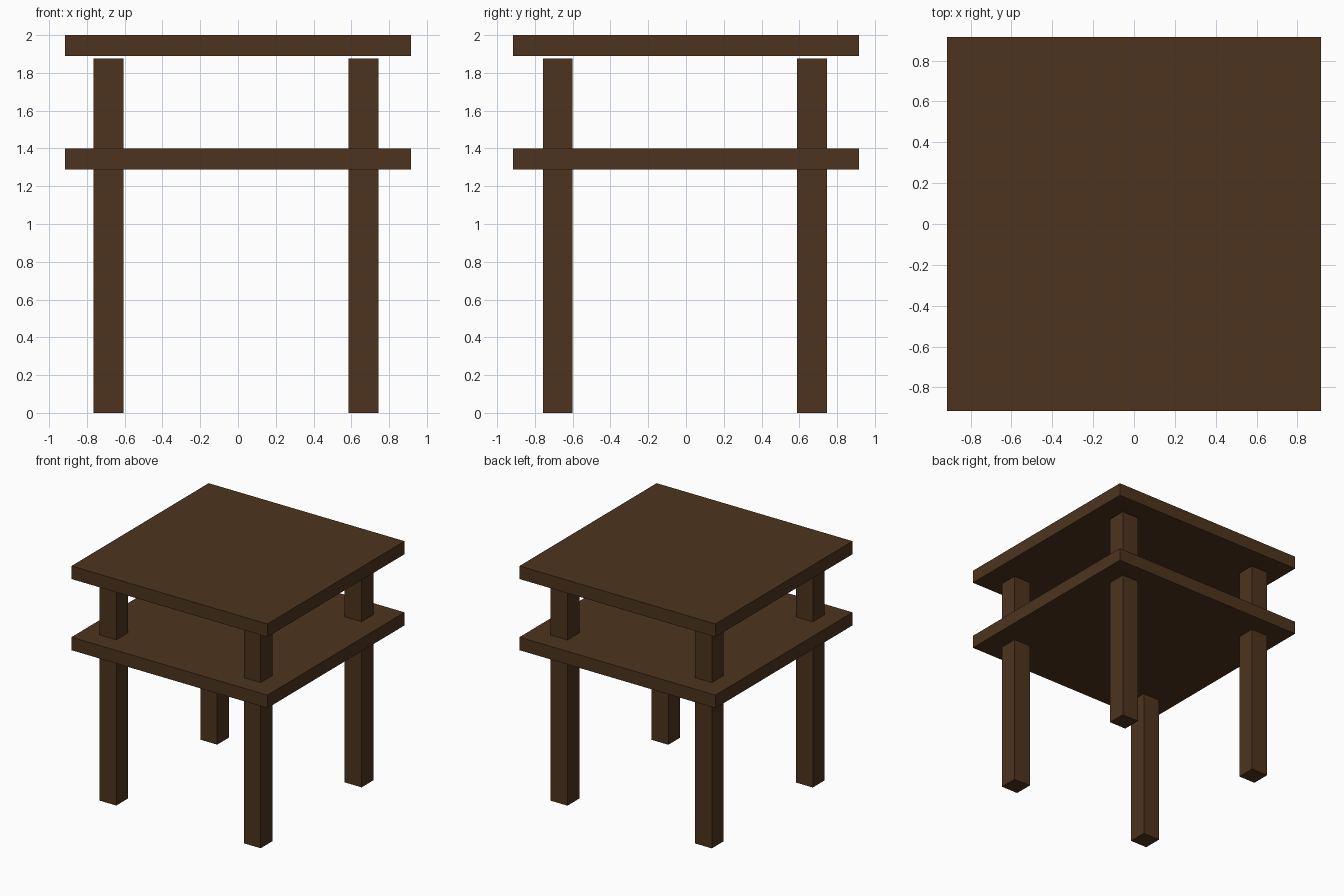
import bpy

if "Cube" in bpy.data.objects:
    bpy.data.objects.remove(bpy.data.objects["Cube"])

wood = bpy.data.materials.new("dark_wood")
wood.diffuse_color = (0.075, 0.034, 0.013, 1)
wood.use_nodes = True
wood.node_tree.nodes["Principled BSDF"].inputs["Base Color"].default_value = wood.diffuse_color


def box(name, center, size):
    bpy.ops.mesh.primitive_cube_add(size=1, location=center)
    obj = bpy.context.object
    obj.name = name
    obj.scale = size
    bpy.ops.object.transform_apply(location=False, rotation=False, scale=True)
    obj.data.materials.append(wood)
    return obj


# Square table top and lower shelf
SLAB = (1.83, 1.83, 0.11)
box("table_top", (0, 0, 1.945), SLAB)
box("shelf", (0, 0, 1.344), SLAB)

# Four legs running through the shelf, stopping just short of the top
LEG_W, LEG_H = 0.158, 1.876
for side, x in (("left", -0.685), ("right", 0.664)):
    for end, y in (("front", -0.679), ("back", 0.667)):
        box(f"{end}_{side}_leg", (x, y, LEG_H / 2), (LEG_W, LEG_W, LEG_H))
